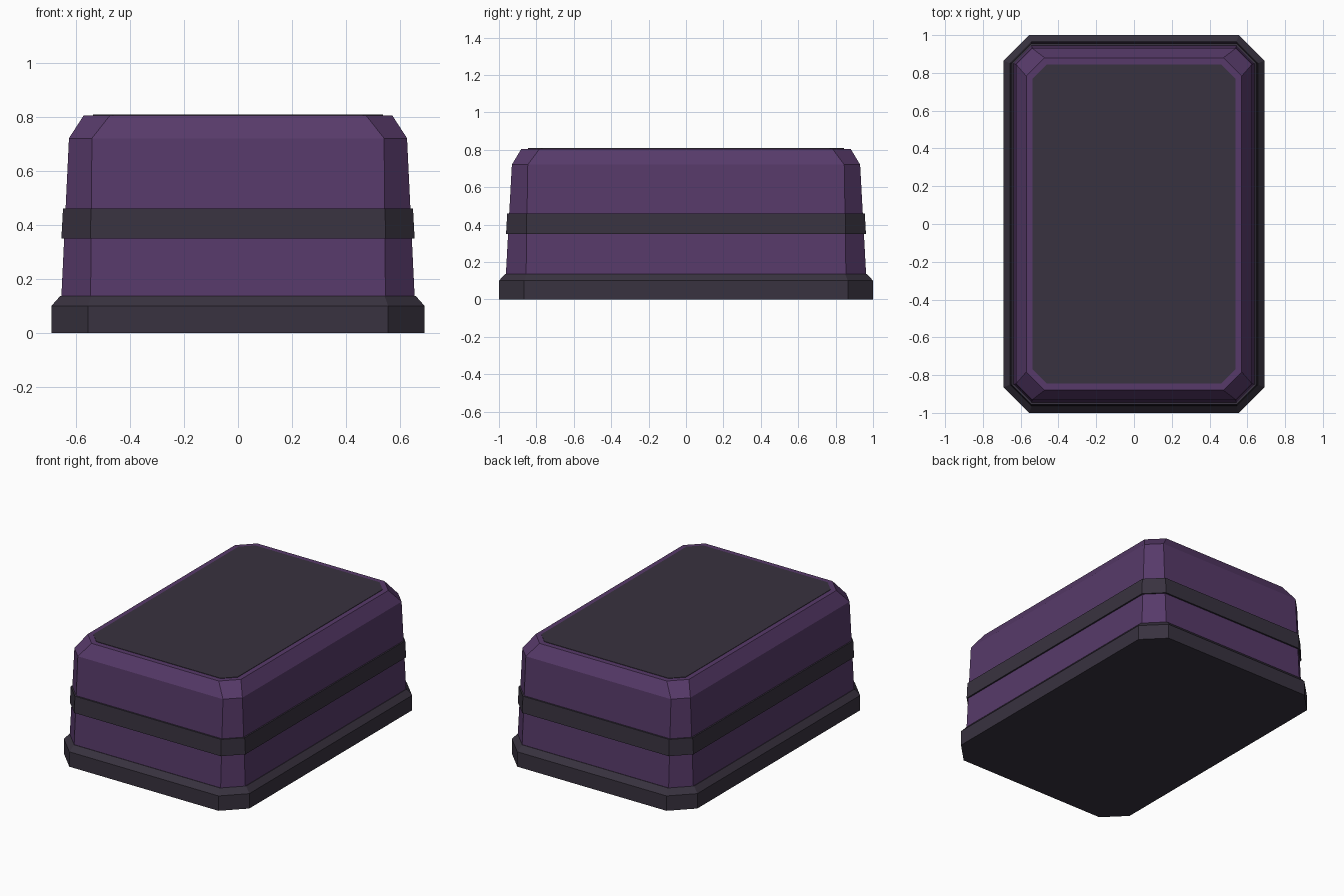
import bpy
import bmesh

cube = bpy.data.objects.get("Cube")
if cube:
    bpy.data.objects.remove(cube, do_unlink=True)


def make_material(name, colour):
    mat = bpy.data.materials.new(name)
    mat.use_nodes = True
    mat.diffuse_color = colour
    mat.node_tree.nodes["Principled BSDF"].inputs["Base Color"].default_value = colour
    return mat


purple = make_material("deep purple", (0.095, 0.042, 0.142, 1))
charcoal = make_material("charcoal", (0.040, 0.032, 0.050, 1))


def octagon(bm, half_x, half_y, cut, z):
    """Rectangle with clipped corners, counter-clockwise from above."""
    verts = []
    for sx, sy in ((1, -1), (1, 1), (-1, 1), (-1, -1)):
        pair = [(sx * (half_x - cut), sy * half_y, z),
                (sx * half_x, sy * (half_y - cut), z)]
        if sx * sy > 0:
            pair.reverse()
        verts += [bm.verts.new(p) for p in pair]
    return verts


def loft(name, mat, sections):
    """Closed solid through a stack of clipped rectangles."""
    bm = bmesh.new()
    rings = [octagon(bm, *s) for s in sections]
    for low, high in zip(rings, rings[1:]):
        for i in range(len(low)):
            j = (i + 1) % len(low)
            bm.faces.new((low[i], low[j], high[j], high[i]))
    bm.faces.new(rings[0][::-1])
    bm.faces.new(rings[-1])
    bmesh.ops.recalc_face_normals(bm, faces=bm.faces)
    mesh = bpy.data.meshes.new(name)
    bm.to_mesh(mesh)
    bm.free()
    mesh.materials.append(mat)
    obj = bpy.data.objects.new(name, mesh)
    bpy.context.collection.objects.link(obj)
    return obj


# Each section: half width, half depth, corner cut, height
# Plinth with bevelled upper edge
loft("base_plinth", charcoal, [
    (0.69, 1.0, 0.135, 0), (0.69, 1.0, 0.135, 0.1), (0.657, 0.966, 0.115, 0.137)])

# Tapered body with sloped shoulder
loft("body", purple, [
    (0.653, 0.963, 0.108, 0.135), (0.625, 0.931, 0.085, 0.72), (0.57, 0.88, 0.097, 0.805)])

# Raised band around the body
loft("middle_band", charcoal, [
    (0.653, 0.962, 0.108, 0.35), (0.647, 0.956, 0.103, 0.46)])

# Thin plate on the lid
loft("top_panel", charcoal, [
    (0.537, 0.845, 0.075, 0.802), (0.537, 0.845, 0.075, 0.808)])
